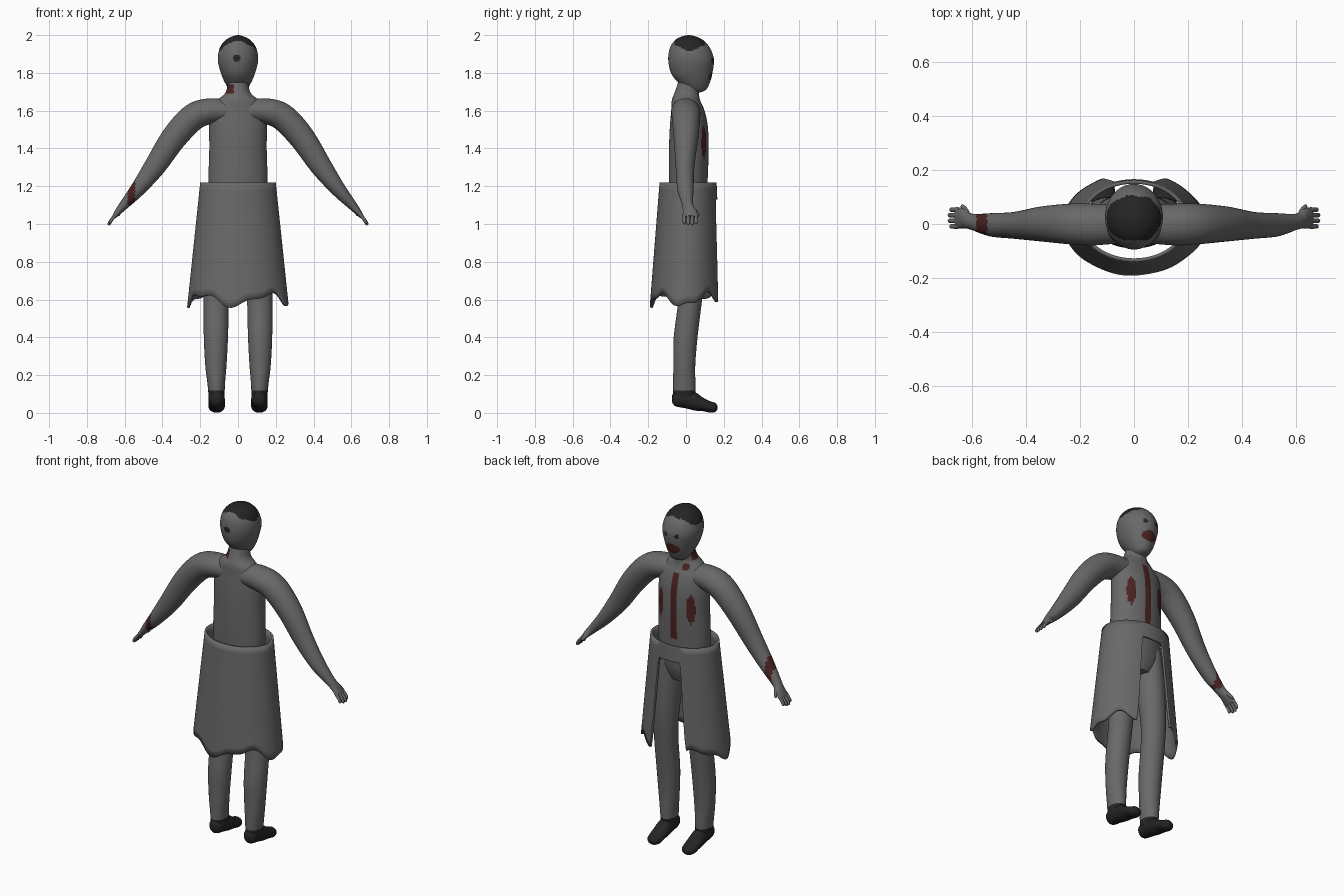
import bpy, bmesh, math
from mathutils import Vector

if "Cube" in bpy.data.objects:
    bpy.data.objects.remove(bpy.data.objects["Cube"])


def material(name, col):
    m = bpy.data.materials.new(name)
    m.diffuse_color = (*col, 1)
    m.use_nodes = True
    m.node_tree.nodes["Principled BSDF"].inputs["Base Color"].default_value = m.diffuse_color
    return m


MATS = [material("grey_body", (0.14, 0.14, 0.14)),
        material("near_black", (0.018, 0.018, 0.018)),
        material("dark_red", (0.07, 0.016, 0.016))]


def finish(name, bm, paint=None):
    for f in bm.faces:
        if paint:
            f.material_index = paint(f.calc_center_median())
    me = bpy.data.meshes.new(name)
    bm.to_mesh(me)
    bm.free()
    for m in MATS:
        me.materials.append(m)
    ob = bpy.data.objects.new(name, me)
    bpy.context.collection.objects.link(ob)
    bpy.ops.object.select_all(action='DESELECT')
    ob.select_set(True)
    bpy.context.view_layer.objects.active = ob
    bpy.ops.object.shade_smooth_by_angle(angle=math.radians(50))
    return ob


def smooth_keys(keys, sub):
    """Catmull-Rom resampling of (x, y, z, a, b) keys."""
    k = [keys[0]] + list(keys) + [keys[-1]]
    out = []
    for i in range(1, len(k) - 2):
        for s in range(sub):
            t = s / sub
            out.append([0.5 * (2 * p1 + (p2 - p0) * t
                               + (2 * p0 - 5 * p1 + 4 * p2 - p3) * t * t
                               + (3 * p1 - p0 - 3 * p2 + p3) * t ** 3)
                        for p0, p1, p2, p3 in zip(*k[i - 1:i + 3])])
    out.append(list(keys[-1]))
    return out


def loft(name, keys, seg=40, sub=8, v=(0, 1, 0), side=1, paint=None):
    """Skin of elliptical rings along a smooth path; side=-1 mirrors in x."""
    pts = smooth_keys(keys, sub)
    pos = [Vector(p[:3]) for p in pts]
    v = Vector(v)
    bm = bmesh.new()
    rings = []
    for i, p in enumerate(pts):
        t = pos[min(i + 1, len(pos) - 1)] - pos[max(i - 1, 0)]
        u = v.cross(t).normalized()
        ring = []
        for j in range(seg):
            a = 2 * math.pi * j / seg
            co = pos[i] + u * max(p[3], .003) * math.cos(a) + v * max(p[4], .003) * math.sin(a)
            co.x *= side
            ring.append(bm.verts.new(co))
        rings.append(ring)
    for r0, r1 in zip(rings, rings[1:]):
        for j in range(seg):
            k = (j + 1) % seg
            bm.faces.new((r0[j], r0[k], r1[k], r1[j]))
    bm.faces.new(rings[0])
    bm.faces.new(rings[-1])
    bmesh.ops.recalc_face_normals(bm, faces=bm.faces)
    return finish(name, bm, paint)


def in_spot(p, q, cp, cq, rp, rq):
    return ((p - cp) / rp) ** 2 + ((q - cq) / rq) ** 2 < 1


# Torso and neck, with red streaks on the chest and neck
def torso_paint(c):
    if c.y > 0.02:
        if abs(c.x) < .017 and 1.25 < c.z < 1.625:
            return 2
        if in_spot(abs(c.x), c.z, .097, 1.43, .022, .085):
            return 2
        if in_spot(c.x, c.z, -.045, 1.66, .02, .018):
            return 2
    if c.x < -.022 and 1.692 < c.z < 1.735 and c.y < .03:
        return 2
    return 0


loft("torso", [(0, .01, .98, .09, .07), (0, .01, 1.06, .145, .095),
               (0, .012, 1.22, .156, .102), (0, .015, 1.4, .152, .105),
               (0, .015, 1.52, .153, .1), (0, .01, 1.6, .145, .088),
               (0, .0, 1.655, .11, .075), (0, .003, 1.69, .07, .066),
               (0, .012, 1.73, .057, .06), (0, .02, 1.8, .05, .05)],
     seg=96, paint=torso_paint)


# Head: hair cap, eyes, mouth and a spot on the back
def head_paint(c):
    if -.06 < c.y < .115 and c.z > 1.915 + 6 * (c.y - .02) ** 2 + .006 * math.sin(c.x * 90):
        return 1
    if c.y > .05:
        if in_spot(abs(c.x), c.z, .037, 1.865, .013, .013):
            return 1
        if in_spot(c.x, c.z, 0, 1.785, .046, .03):
            return 2
    elif in_spot(c.x, c.z, -.005, 1.878, .022, .017):
        return 1
    return 0


loft("head", [(0, .05, 1.695, .02, .02), (0, .053, 1.71, .045, .052),
              (0, .042, 1.75, .07, .085), (0, .03, 1.8, .091, .11),
              (0, .027, 1.87, .107, .121), (0, .021, 1.93, .097, .107),
              (0, .017, 1.97, .07, .078), (0, .015, 1.99, .038, .045),
              (0, .015, 2.0, .006, .006)], seg=96, paint=head_paint)

# Limbs, mirrored
for side, tag in ((1, "right"), (-1, "left")):
    loft("arm_" + tag,
         [(.04, .0, 1.598, .06, .07), (.15, -.002, 1.597, .068, .077),
          (.24, 0, 1.563, .072, .075), (.34, 0, 1.455, .068, .065),
          (.44, -.005, 1.305, .057, .05), (.53, -.003, 1.185, .04, .043),
          (.60, .008, 1.105, .026, .03), (.63, .02, 1.07, .019, .036),
          (.657, .023, 1.037, .011, .04)], side=side,
         paint=lambda c: 2 if -.585 < c.x < -.545 and c.z > 1.1 else 0)
    for i, y in enumerate((-.009, .012, .033, .053)):
        reach = (.006, 0, 0, .006)[i]
        loft(f"finger_{i + 1}_{tag}",
             [(.645, y, 1.052, .009, .009), (.67, y, 1.022, .009, .009),
              (.683 - reach, y, 1.0 + reach, .008, .008),
              (.686 - reach, y, .994 + reach, .003, .003)],
             seg=10, sub=3, side=side)
    loft("thumb_" + tag,
         [(.61, .025, 1.09, .01, .012), (.622, .048, 1.07, .01, .011),
          (.634, .063, 1.05, .009, .009), (.638, .066, 1.042, .003, .003)],
         seg=10, sub=3, side=side)
    loft("leg_" + tag,
         [(.085, .01, 1.13, .065, .085), (.098, .015, .95, .077, .085),
          (.11, .028, .75, .071, .07), (.115, .022, .6, .067, .063),
          (.117, -.002, .4, .064, .063), (.117, -.009, .25, .056, .058),
          (.115, -.009, .15, .046, .059), (.113, -.009, .08, .042, .058)],
         side=side, paint=lambda c: 1 if c.z < .115 else 0)
    loft("shoe_" + tag,
         [(.113, -.073, .075, .014, .02), (.113, -.055, .075, .036, .04),
          (.113, 0, .07, .043, .046), (.113, .05, .06, .043, .048),
          (.113, .09, .045, .044, .036), (.113, .13, .031, .042, .03),
          (.113, .155, .029, .032, .024), (.113, .166, .029, .012, .01)],
         v=(0, 0, 1), side=side, paint=lambda c: 1)


# Skirt: flared shell with a ragged hem and a rounded opening over the legs
def skirt_point(phi, z, inset=0):
    t = (1.22 - z) / .62
    return Vector(((.2 + .065 * t - inset) * math.sin(phi),
                   .011 * (1 - t) - (.151 + .038 * t - inset) * math.cos(phi), z))


def hem(phi):
    low = .598 + .03 * math.cos(4 * (phi - .7)) + .012 * math.sin(9 * phi)
    d = abs(abs(phi) - math.pi)
    s = min(max((d - .33) / .14, 0), 1)
    s = s * s * (3 - 2 * s)
    return 1.13 * (1 - s) + low * s


def skirt_grid(phi0, phi1, cols, rows, top, bottom, inset=0):
    bm = bmesh.new()
    grid = []
    for i in range(cols + 1):
        phi = phi0 + (phi1 - phi0) * i / cols
        lo = bottom(phi)
        grid.append([bm.verts.new(skirt_point(phi, top + (lo - top) * j / rows, inset))
                     for j in range(rows + 1)])
    for a, b in zip(grid, grid[1:]):
        for j in range(rows):
            bm.faces.new((a[j], a[j + 1], b[j + 1], b[j]))
    bmesh.ops.remove_doubles(bm, verts=bm.verts, dist=1e-5)
    return bm


skirt = finish("skirt", skirt_grid(-math.pi, math.pi, 216, 16, 1.22, hem))
mod = skirt.modifiers.new("thickness", 'SOLIDIFY')
mod.thickness = .013
mod.offset = -1

# Dark stain on the inside of one flap
stain = finish("lining_stain",
               skirt_grid(-2.4, -1.75, 12, 6, .97,
                          lambda p: .76 + .03 * math.sin(9 * p), .019),
               lambda c: 1)
mod = stain.modifiers.new("thickness", 'SOLIDIFY')
mod.thickness = .004
